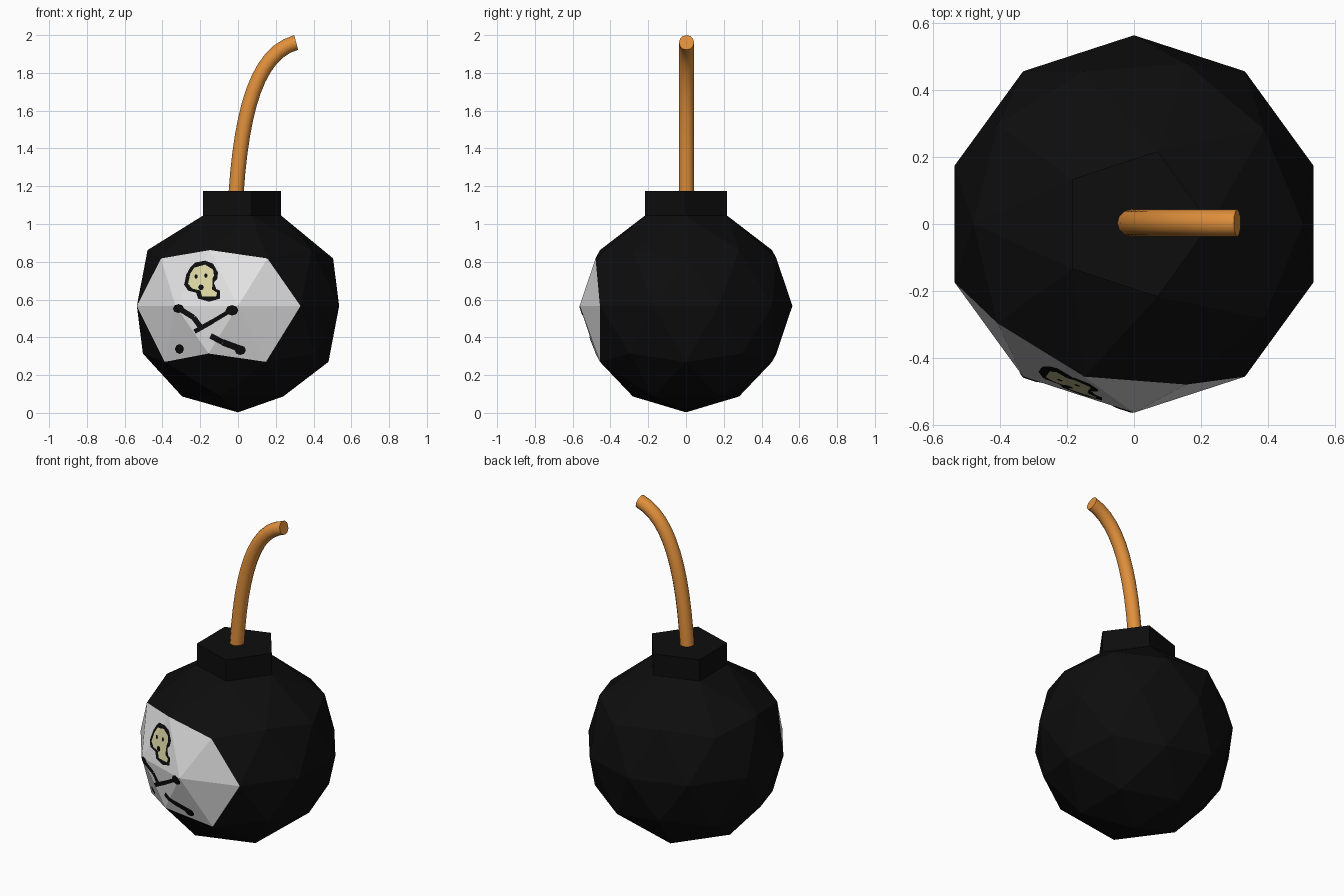
import bpy, bmesh, math
from mathutils import Vector

if "Cube" in bpy.data.objects:
    bpy.data.objects.remove(bpy.data.objects["Cube"])


def material(name, rgb):
    m = bpy.data.materials.new(name)
    m.diffuse_color = (*rgb, 1)
    m.use_nodes = True
    m.node_tree.nodes["Principled BSDF"].inputs["Base Color"].default_value = m.diffuse_color
    return m


BLACK = material("matte black", (0.004, 0.004, 0.004))
WHITE = material("off white", (0.78, 0.78, 0.78))
BONE = material("pale bone", (0.72, 0.69, 0.38))
ORANGE = material("fuse orange", (0.75, 0.28, 0.045))


def mesh_object(name, bm, mats):
    me = bpy.data.meshes.new(name)
    bm.to_mesh(me)
    bm.free()
    for m in mats:
        me.materials.append(m)
    ob = bpy.data.objects.new(name, me)
    bpy.context.collection.objects.link(ob)
    return ob


# Body: faceted ball with its top cap narrowed and pulled up into a neck
R, CZ = 0.563, 0.566
bm = bmesh.new()
bmesh.ops.create_icosphere(bm, subdivisions=2, radius=R)
bmesh.ops.translate(bm, verts=bm.verts, vec=(0, 0, CZ))
top = max(bm.verts, key=lambda v: v.co.z)
for e in top.link_edges:
    v = e.other_vert(top)
    v.co.x *= 0.77
    v.co.y *= 0.77
cap = bmesh.ops.dissolve_faces(bm, faces=list(top.link_faces))["region"]
neck = bmesh.ops.extrude_face_region(bm, geom=cap)["geom"]
bmesh.ops.delete(bm, geom=[f for f in cap if f.is_valid], context="FACES_ONLY")
for v in neck:
    if isinstance(v, bmesh.types.BMVert):
        v.co.z = 1.175

# White patch: every facet touching two neighbouring equator corners
centres = [Vector((R * math.cos(math.radians(a)), R * math.sin(math.radians(a)), CZ))
           for a in (234, 270)]
patch = []
for f in bm.faces:
    if any((v.co - c).length < 0.02 for v in f.verts for c in centres):
        f.material_index = 1
        patch.append([v.co.copy() for v in f.verts])
bmesh.ops.recalc_face_normals(bm, faces=bm.faces)
mesh_object("bomb_body", bm, [BLACK, WHITE])


def decal(name, outlines, mat, lift):
    """Project flat (x, z) outlines from the front onto the patch facets."""
    out = bmesh.new()
    for tri in patch:
        mid = sum(tri, Vector()) / 3
        n = (tri[1] - tri[0]).cross(tri[2] - tri[0])
        b = bmesh.new()
        for pts in outlines:
            b.faces.new([b.verts.new((x, 0, z)) for x, z in pts])
        bmesh.ops.triangulate(b, faces=b.faces)
        for i in range(3):
            p, q = tri[i], tri[(i + 1) % 3]
            side = (q - p).cross(Vector((0, 1, 0)))
            if side.dot(mid - p) > 0:
                side = -side
            bmesh.ops.bisect_plane(b, geom=b.verts[:] + b.edges[:] + b.faces[:],
                                   plane_co=(p.x, 0, p.z), plane_no=side, clear_outer=True)
        for f in b.faces:
            vs = []
            for v in f.verts:
                y = tri[0].y - (n.x * (v.co.x - tri[0].x) + n.z * (v.co.z - tri[0].z)) / n.y
                vs.append(out.verts.new((v.co.x, y - lift, v.co.z)))
            face = out.faces.new(vs)
            face.normal_update()
            if face.normal.y > 0:
                face.normal_flip()
        b.free()
    mesh_object(name, out, [mat])


def blob(x, z, rx, rz, n=8):
    return [(x + rx * math.cos(2 * math.pi * i / n), z + rz * math.sin(2 * math.pi * i / n))
            for i in range(n)]


def bar(x0, z0, x1, z1, w):
    d = Vector((x1 - x0, z1 - z0)).normalized() * w
    return [(x0 - d.y, z0 + d.x), (x1 - d.y, z1 + d.x), (x1 + d.y, z1 - d.x), (x0 + d.y, z0 - d.x)]


# Painted skull: dark outline, pale face, dark features
decal("skull_outline", [[(-.253, .77), (-.227, .796), (-.174, .806), (-.132, .79), (-.106, .743),
                         (-.11, .71), (-.132, .684), (-.121, .658), (-.095, .647), (-.095, .605),
                         (-.153, .589), (-.211, .605), (-.222, .637), (-.264, .647),
                         (-.285, .679), (-.274, .732)]], BLACK, 0.002)
decal("skull_face", [[(-.253, .737), (-.232, .769), (-.174, .785), (-.132, .759), (-.127, .727),
                      (-.148, .69), (-.137, .653), (-.111, .637), (-.116, .615), (-.19, .615),
                      (-.195, .647), (-.243, .658), (-.264, .684)]], BONE, 0.004)
decal("skull_features", [blob(-.222, .722, .009, .012), blob(-.17, .727, .009, .012),
                         blob(-.196, .665, .015, .015)], BLACK, 0.006)

# Painted crossed bones: knobs and broken shafts
decal("crossed_bones", [blob(-.315, .552, .03, .024), blob(-.032, .543, .034, .028),
                        blob(.012, .332, .03, .026), blob(-.31, .338, .024, .026),
                        bar(-.3, .545, -.235, .505, .014), bar(-.235, .505, -.195, .45, .014),
                        bar(-.05, .535, -.13, .487, .011), bar(-.13, .487, -.23, .43, .012),
                        bar(-.145, .408, -.08, .373, .015), bar(-.08, .373, .01, .34, .017)],
      BLACK, 0.003)

# Fuse: round cord bending to the right
cu = bpy.data.curves.new("fuse", "CURVE")
cu.dimensions = "3D"
cu.bevel_depth = 0.04
cu.bevel_resolution = 4
cu.resolution_u = 12
cu.use_fill_caps = True
sp = cu.splines.new("BEZIER")
sp.bezier_points.add(1)
Y = 0.003
for p, (l, c, r) in zip(sp.bezier_points, [((-.03, 1.0), (-.01, 1.165), (.02, 1.6)),
                                           ((.1, 1.905), (.308, 1.961), (.5, 2.01))]):
    p.handle_left_type = p.handle_right_type = "FREE"
    p.co = (c[0], Y, c[1])
    p.handle_left = (l[0], Y, l[1])
    p.handle_right = (r[0], Y, r[1])
cu.materials.append(ORANGE)
bpy.context.collection.objects.link(bpy.data.objects.new("fuse", cu))
